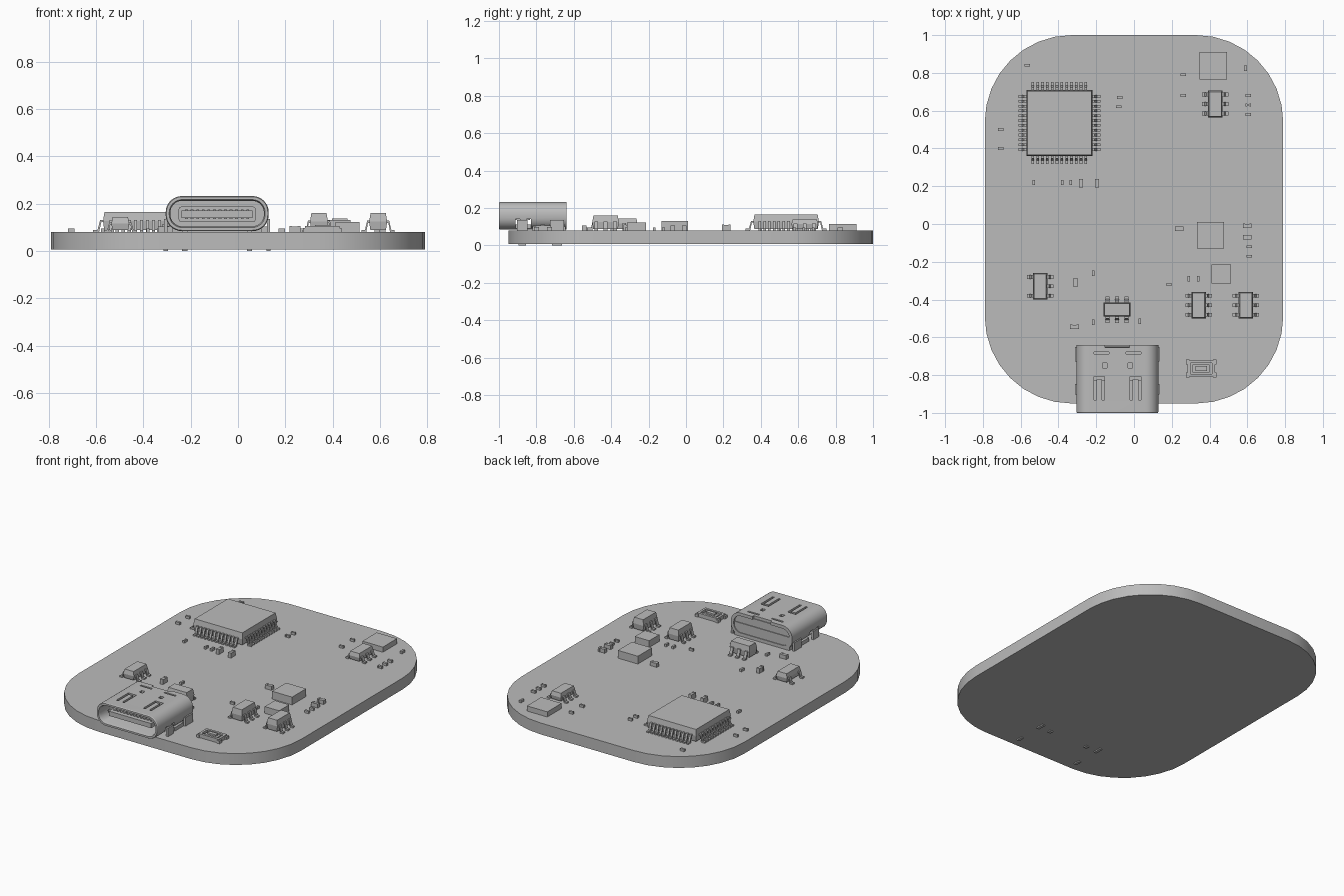
import bpy
import bmesh
from math import cos, sin, pi
from mathutils import Matrix, Vector

default = bpy.data.objects.get("Cube")
if default:
    bpy.data.objects.remove(default, do_unlink=True)

grey = bpy.data.materials.new("plain grey")
grey.use_nodes = True
grey.diffuse_color = (0.5, 0.5, 0.5, 1)
grey.node_tree.nodes["Principled BSDF"].inputs["Base Color"].default_value = (0.5, 0.5, 0.5, 1)

TOP = 0.08      # upper face of the board
UNDER = 0.007   # lower face of the board
PORT_X = -0.088
PORT_Z = 0.158


def finish(name, bm, smooth=False):
    """Turn a bmesh into a named grey object."""
    bmesh.ops.recalc_face_normals(bm, faces=bm.faces)
    mesh = bpy.data.meshes.new(name)
    bm.to_mesh(mesh)
    bm.free()
    mesh.materials.append(grey)
    obj = bpy.data.objects.new(name, mesh)
    bpy.context.collection.objects.link(obj)
    if smooth:
        shade(obj)
    return obj


def shade(obj):
    bpy.ops.object.select_all(action="DESELECT")
    obj.select_set(True)
    bpy.context.view_layer.objects.active = obj
    bpy.ops.object.shade_smooth_by_angle(angle=pi / 6)


def box(bm, x, y, width, depth, low, high):
    place = Matrix.Translation((x, y, (low + high) / 2))
    size = Matrix.Diagonal((width, depth, high - low, 1))
    bmesh.ops.create_cube(bm, size=1, matrix=place @ size)


def outline(cx, cy, width, height, radius=0, steps=0):
    """Rectangle with optionally rounded corners."""
    points = []
    for corner, (sx, sy) in enumerate(((1, 1), (-1, 1), (-1, -1), (1, -1))):
        for i in range(steps + 1):
            a = (corner + (i / steps if steps else 0.5)) * pi / 2
            points.append((cx + sx * (width / 2 - radius) + radius * cos(a),
                           cy + sy * (height / 2 - radius) + radius * sin(a)))
    return points


def loft(bm, rings, along_y=False, tube=False):
    """Skin a stack of (outline, level) rings, capped or closed into a tube."""
    loops = [[bm.verts.new((a, level, b) if along_y else (a, b, level)) for a, b in ring]
             for ring, level in rings]
    pairs = list(zip(loops, loops[1:]))
    if tube:
        pairs.append((loops[-1], loops[0]))
    else:
        bm.faces.new(loops[0])
        bm.faces.new(loops[-1])
    for lower, upper in pairs:
        for i in range(len(lower)):
            j = (i + 1) % len(lower)
            bm.faces.new((lower[i], lower[j], upper[j], upper[i]))


def gull_pin(bm, matrix, reach, rise, width):
    """Bent lead running outward along local x, down to the board."""
    t = 0.009
    path = [(0, rise), (reach * 0.35, rise), (reach * 0.6, t), (reach, t),
            (reach, 0), (reach * 0.45, 0), (reach * 0.25, rise - t), (0, rise - t)]
    sides = [[bm.verts.new(matrix @ Vector((x, s * width / 2, z))) for x, z in path]
             for s in (-1, 1)]
    for a, b in ((0, 7), (1, 6), (2, 5)):
        for side in sides:
            bm.faces.new((side[a], side[a + 1], side[b - 1], side[b]))
    for i in range(len(path)):
        j = (i + 1) % len(path)
        bm.faces.new((sides[0][i], sides[0][j], sides[1][j], sides[1][i]))


def chip(name, x, y, width, depth, top, rows, pitch, reach, pin_width, turn=0):
    """Moulded body with rows of leads; rows holds (quarter turn, slots)."""
    place = Matrix.Translation((x, y, 0)) @ Matrix.Rotation(turn, 4, "Z")
    low = TOP + 0.008
    mid = (low + top) / 2
    bm = bmesh.new()
    loft(bm, [(outline(0, 0, width - 0.01, depth - 0.01), low),
              (outline(0, 0, width, depth), mid),
              (outline(0, 0, width - 0.012, depth - 0.012), top)])
    bm.transform(place)
    finish(name + "_body", bm)
    bm = bmesh.new()
    for quarter, slots in rows:
        half = (depth if quarter % 2 else width) / 2
        for slot in slots:
            local = Matrix.Rotation(quarter * pi / 2, 4, "Z") @ Matrix.Translation(
                (half - 0.004, slot * pitch, TOP))
            gull_pin(bm, place @ local, reach, mid - TOP + 0.004, pin_width)
    finish(name + "_pins", bm)


# Circuit board
bm = bmesh.new()
plan = outline(0, 0.025, 1.58, 1.95, 0.46, 8)
loft(bm, [(plan, UNDER), (plan, TOP)])
finish("circuit_board", bm, smooth=True)

# Large processor with leads on four sides
slots = [i - 5.5 for i in range(12)]
chip("processor", -0.395, 0.535, 0.35, 0.35, 0.165,
     [(q, slots) for q in range(4)], 0.0255, 0.046, 0.014)

# Small chips with leads on two sides
three = (-1, 0, 1)
six_pins = [(0, three), (2, three)]
five_pins = [(0, three), (2, (-1, 1))]
for name, x, y, top, rows, turn in (
        ("sensor_chip", 0.43, 0.635, 0.138, six_pins, 0),
        ("inner_regulator", 0.342, -0.43, 0.16, six_pins, 0),
        ("outer_regulator", 0.592, -0.43, 0.16, six_pins, 0),
        ("right_regulator", -0.497, -0.33, 0.143, five_pins, 0),
        ("protection_chip", -0.09, -0.453, 0.16, six_pins, pi / 2)):
    chip(name, x, y, 0.076, 0.142, top, rows, 0.05, 0.036, 0.02, turn)

# Plain block parts
for name, x, y, width, top in (("radio_block", 0.42, 0.838, 0.145, 0.113),
                               ("power_inductor", 0.405, -0.06, 0.142, 0.13),
                               ("small_inductor", 0.462, -0.265, 0.102, 0.123)):
    bm = bmesh.new()
    box(bm, x, y, width, width, TOP, top)
    finish(name, bm)

# Passive parts: a body between two slightly larger end caps
wide_small = [(-.565, .84), (-.705, .5), (-.705, .4), (-.075, .67), (-.08, .62),
              (.26, .79), (.26, .68), (.605, .68), (.605, .63), (.605, .58),
              (.61, -.12), (.61, -.17), (.185, -.32)]
tall_small = [(-.53, .22), (-.38, .22), (-.335, .22), (.59, .825), (.29, -.29),
              (.34, -.29), (-.215, -.26), (-.215, -.52), (.03, -.515)]
wide_large = [(.24, -.025), (.6, -.01), (.6, -.07), (-.315, -.545)]
tall_large = [(-.28, .215), (-.195, .215), (-.31, -.31)]
for name, spots, length, width, height, turn in (
        ("small_resistors", wide_small, 0.028, 0.014, 0.016, 0),
        ("small_capacitors", tall_small, 0.028, 0.014, 0.016, pi / 2),
        ("large_resistors", wide_large, 0.046, 0.024, 0.026, 0),
        ("large_capacitors", tall_large, 0.046, 0.022, 0.032, pi / 2)):
    bm = bmesh.new()
    for x, y in spots:
        part = bmesh.new()
        box(part, 0, 0, length * 0.5, width * 0.9, TOP, TOP + height * 0.92)
        for side in (-1, 1):
            box(part, side * length * 0.375, 0, length / 4, width, TOP, TOP + height)
        part.transform(Matrix.Translation((x, y, 0)) @ Matrix.Rotation(turn, 4, "Z"))
        temp = bpy.data.meshes.new("temp")
        part.to_mesh(temp)
        part.free()
        bm.from_mesh(temp)
        bpy.data.meshes.remove(temp)
    finish(name, bm)

# Push button: frame, plunger and corner feet
bx, by = 0.356, -0.765
bm = bmesh.new()
outer = outline(bx, by, 0.145, 0.086)
inner = outline(bx, by, 0.115, 0.056)
loft(bm, [(outer, TOP), (outer, 0.105), (inner, 0.105), (inner, TOP)], tube=True)
finish("button_frame", bm)
bm = bmesh.new()
box(bm, bx, by, 0.09, 0.04, TOP, 0.1)
box(bm, bx, by, 0.06, 0.024, 0.1, 0.11)
finish("button_plunger", bm)
bm = bmesh.new()
for sx in (-1, 1):
    for sy in (-1, 1):
        box(bm, bx + sx * 0.072, by + sy * 0.035, 0.02, 0.026, TOP, 0.098)
finish("button_feet", bm)

# Port shell: a rounded tube with a flared mouth
bm = bmesh.new()
rings = []
for width, height, level in ((0.435, 0.148, -0.64), (0.435, 0.148, -0.994),
                             (0.428, 0.141, -1.0), (0.405, 0.118, -1.0),
                             (0.395, 0.108, -0.985), (0.395, 0.108, -0.64)):
    rings.append((outline(PORT_X, PORT_Z, width, height, height * 0.46, 8), level))
loft(bm, rings, along_y=True, tube=True)
shell = finish("port_shell", bm)

# Spring slots, holes, side slots and rear notch cut from the shell
bm = bmesh.new()
roof = (0.2, 0.26)
for side in (-1, 1):
    sx = PORT_X + side * 0.096
    for leg in (-1, 1):
        box(bm, sx + leg * 0.022, -0.877, 0.014, 0.11, *roof)
    box(bm, sx, -0.816, 0.058, 0.016, *roof)
    box(bm, PORT_X + side * 0.068, -0.75, 0.024, 0.026, *roof)
    box(bm, PORT_X + side * 0.085, -0.683, 0.08, 0.012, *roof)
    for y in (-0.9, -0.84):
        box(bm, PORT_X + side * 0.21, y, 0.07, 0.025, 0.07, 0.142)
box(bm, PORT_X, -0.64, 0.13, 0.03, *roof)
cutter = finish("slot_cutter", bm)
cutter.hide_render = True
cut = shell.modifiers.new("slots", "BOOLEAN")
cut.operation = "DIFFERENCE"
cut.solver = "EXACT"
cut.use_self = True
cut.object = cutter
bpy.context.view_layer.objects.active = shell
bpy.ops.object.modifier_apply(modifier=cut.name)
bpy.data.objects.remove(cutter, do_unlink=True)
shade(shell)

# Port insides: rear housing, collar, tongue and contacts
bm = bmesh.new()
loft(bm, [(outline(PORT_X, PORT_Z, 0.4, 0.112, 0.05, 8), y) for y in (-0.7, -0.65)], along_y=True)
box(bm, PORT_X, -0.665, 0.39, 0.04, TOP, 0.165)
finish("port_housing", bm, smooth=True)
bm = bmesh.new()
loft(bm, [(outline(PORT_X, 0.155, 0.325, 0.064, 0.01, 2), y) for y in (-0.83, -0.7)], along_y=True)
box(bm, PORT_X, -0.895, 0.3, 0.15, 0.14, 0.17)
finish("port_tongue", bm)
bm = bmesh.new()
for i in range(12):
    for z in (0.138, 0.172):
        box(bm, PORT_X + (i - 5.5) * 0.0235, -0.89, 0.012, 0.11, z - 0.003, z + 0.003)
finish("port_contacts", bm)

# Mounting tabs through the board and locating pegs
bm = bmesh.new()
for side in (-1, 1):
    for y, length in ((-0.69, 0.075), (-0.875, 0.055)):
        box(bm, PORT_X + side * 0.217, y, 0.014, length, TOP - 0.01, 0.135)
        box(bm, PORT_X + side * 0.217, y, 0.018, length * 0.7, 0, TOP)
    box(bm, PORT_X + side * 0.2, -0.775, 0.025, 0.09, TOP, 0.103)
    box(bm, PORT_X + side * 0.137, -0.7, 0.022, 0.022, 0, 0.1)
finish("port_mounting_tabs", bm)
